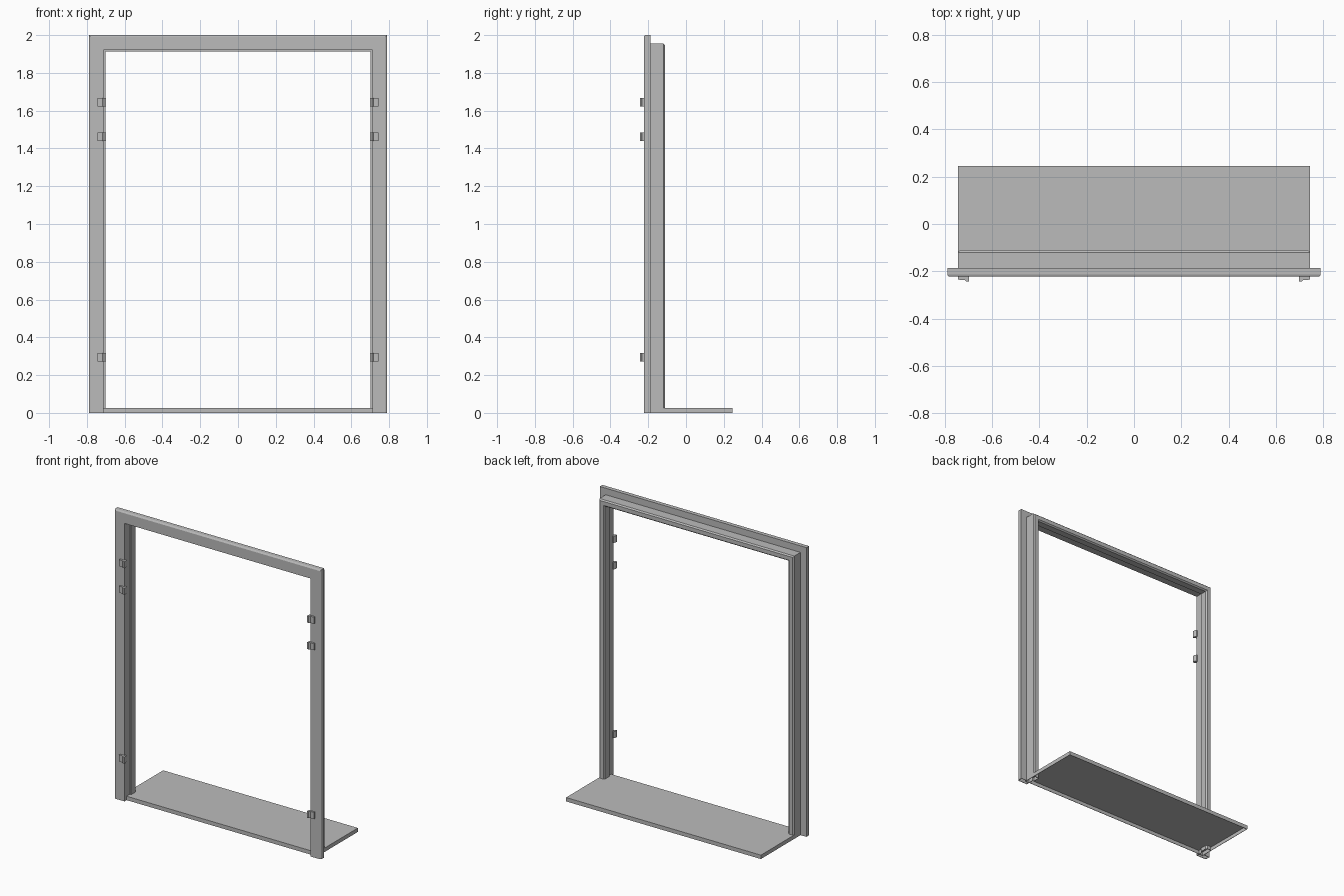
import bpy, bmesh

cube = bpy.data.objects.get("Cube")
if cube:
    bpy.data.objects.remove(cube)

GREY = (0.5, 0.5, 0.5, 1)
paint = bpy.data.materials.new("plain_grey")
paint.diffuse_color = GREY
paint.use_nodes = True
paint.node_tree.nodes["Principled BSDF"].inputs["Base Color"].default_value = GREY


def make(name, bm, wall=0):
    """Turn a bmesh into an object, optionally as a thin-walled shell."""
    bmesh.ops.recalc_face_normals(bm, faces=bm.faces)
    mesh = bpy.data.meshes.new(name)
    bm.to_mesh(mesh)
    bm.free()
    mesh.materials.append(paint)
    ob = bpy.data.objects.new(name, mesh)
    bpy.context.collection.objects.link(ob)
    if wall:
        mod = ob.modifiers.new("wall", "SOLIDIFY")
        mod.thickness = wall
        mod.offset = -1
    return ob


# Door surround: one hollow section (inset from outer edge, depth), mitred at the corners
W, H = 0.79, 2.0
section = [(0, -0.187), (0, -0.214), (0.002, -0.219), (0.008, -0.223),
           (0.078, -0.223), (0.078, -0.165), (0.088, -0.165), (0.088, -0.12),
           (0.08, -0.111), (0.053, -0.111), (0.045, -0.12), (0.045, -0.187)]
bm = bmesh.new()
rings = [[bm.verts.new(p) for p in ((u - W, y, 0), (u - W, y, H - u),
                                   (W - u, y, H - u), (W - u, y, 0))]
         for u, y in section]
for a, b in zip(rings, rings[1:] + rings[:1]):
    for i in range(3):
        bm.faces.new((a[i], a[i + 1], b[i + 1], b[i]))
# Cross faces at the feet fix the outward direction, then are opened again
feet = [bm.faces.new([r[i] for r in rings]) for i in (0, 3)]
bmesh.ops.recalc_face_normals(bm, faces=bm.faces)
bmesh.ops.delete(bm, geom=feet, context="FACES_ONLY")
make("door_frame", bm, 0.004)

# Floor tray, open underneath
SILL_X, SILL_FRONT, SILL_BACK, SILL_H = 0.745, -0.2, 0.246, 0.027
bm = bmesh.new()
bmesh.ops.create_cube(bm, size=1)
for v in bm.verts:
    v.co.x *= 2 * SILL_X
    v.co.y = SILL_BACK if v.co.y > 0 else SILL_FRONT
    v.co.z = SILL_H if v.co.z > 0 else 0
bottom = [f for f in bm.faces if all(v.co.z == 0 for v in f.verts)]
bmesh.ops.delete(bm, geom=bottom, context="FACES_ONLY")
make("sill", bm, 0.004)

# Hinge leaves on both sides, folded around the inner edge of the front face
leaf = [(0.745, -0.222), (0.745, -0.234), (0.738, -0.236), (0.718, -0.236),
        (0.71, -0.243), (0.698, -0.243), (0.698, -0.225), (0.704, -0.215),
        (0.713, -0.215), (0.713, -0.222)]
LEAF_H = 0.046
for side, label in ((1, "left"), (-1, "right")):
    for level, z in (("lower", 0.295), ("middle", 1.462), ("upper", 1.645)):
        bm = bmesh.new()
        face = bm.faces.new([bm.verts.new((side * x, y, z - LEAF_H / 2)) for x, y in leaf])
        top = bmesh.ops.extrude_face_region(bm, geom=[face], use_keep_orig=True)["geom"]
        bmesh.ops.translate(bm, vec=(0, 0, LEAF_H),
                            verts=[g for g in top if isinstance(g, bmesh.types.BMVert)])
        make(f"{label}_{level}_hinge", bm)
